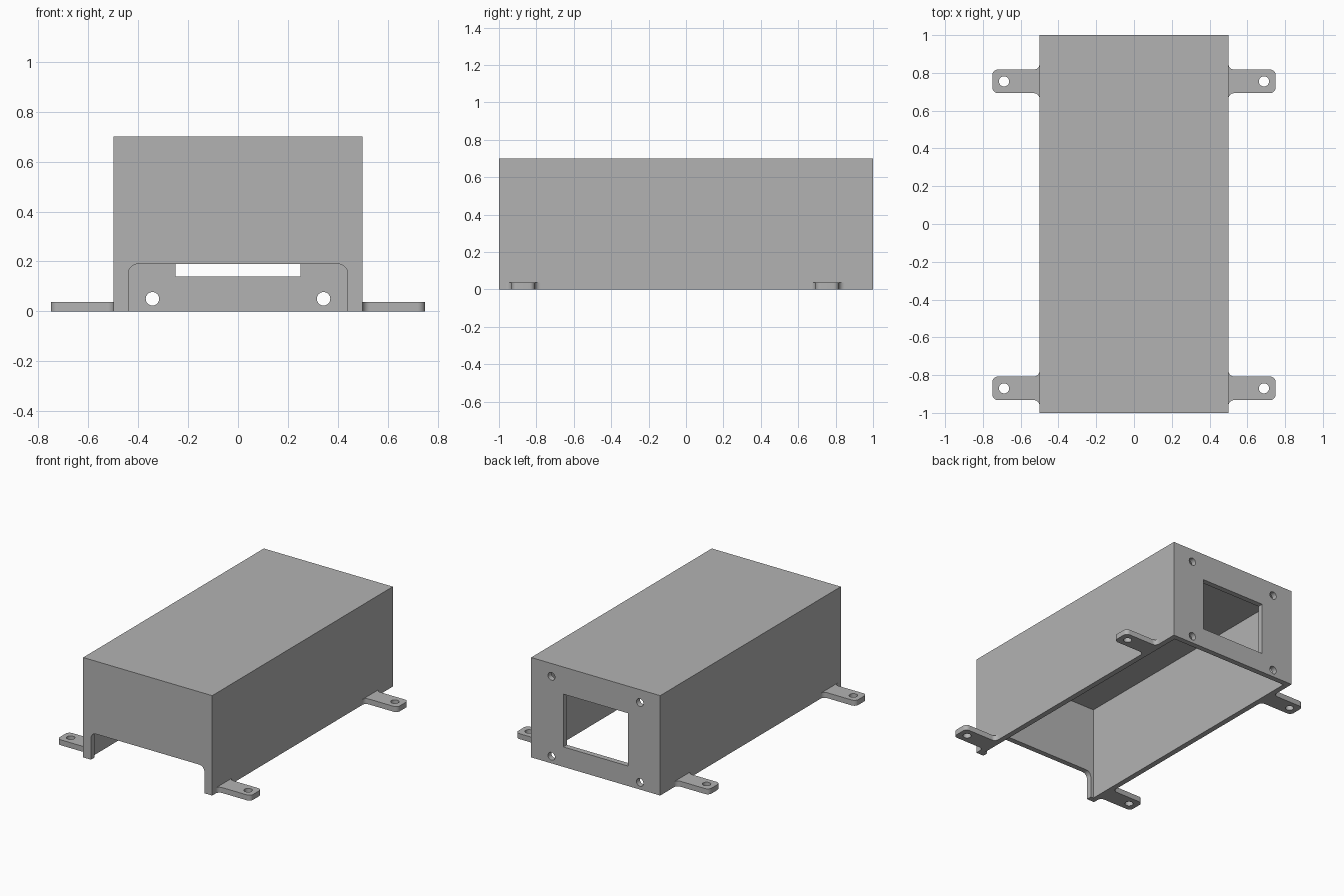
import bpy, bmesh
from math import pi, cos, sin
from mathutils import Vector

cube = bpy.data.objects.get("Cube")
if cube:
    bpy.data.objects.remove(cube, do_unlink=True)

W, L, H = 0.5, 1.0, 0.70      # half width, half length, height
T = 0.038                     # wall and tab thickness
HOLE = 0.027                  # screw hole radius

grey = bpy.data.materials.new("plain grey")
grey.use_nodes = True
colour = (0.45, 0.45, 0.45, 1)
grey.diffuse_color = colour
grey.node_tree.nodes["Principled BSDF"].inputs["Base Color"].default_value = colour


def arc(cx, cy, r, start, end, n=8):
    """Points on an arc, with angles in quarter turns."""
    angles = [(start + (end - start) * i / n) * pi / 2 for i in range(n + 1)]
    return [(cx + r * cos(a), cy + r * sin(a)) for a in angles]


def circle(cx, cy, r):
    return arc(cx, cy, r, 0, 4, 32)[:-1]


def rect(x0, y0, x1, y1):
    return [(x0, y0), (x1, y0), (x1, y1), (x0, y1)]


def prism(name, outline, low, high, along="z"):
    """Extrude an outline along z (outline in x, y) or y (outline in x, z)."""
    bm = bmesh.new()
    place = (lambda u, v: (u, v, low)) if along == "z" else (lambda u, v: (u, low, v))
    face = bm.faces.new([bm.verts.new(place(u, v)) for u, v in outline])
    step = Vector((0, 0, high - low)) if along == "z" else Vector((0, high - low, 0))
    new = bmesh.ops.extrude_face_region(bm, geom=[face], use_keep_orig=True)["geom"]
    bmesh.ops.translate(bm, vec=step, verts=[g for g in new if isinstance(g, bmesh.types.BMVert)])
    bmesh.ops.recalc_face_normals(bm, faces=bm.faces)
    mesh = bpy.data.meshes.new(name)
    bm.to_mesh(mesh)
    bm.free()
    mesh.materials.append(grey)
    obj = bpy.data.objects.new(name, mesh)
    bpy.context.collection.objects.link(obj)
    return obj


def select(obj):
    bpy.ops.object.select_all(action="DESELECT")
    obj.select_set(True)
    bpy.context.view_layer.objects.active = obj


def cut(obj, cutter):
    """Subtract the cutter, then remove it."""
    cutter.hide_render = True
    mod = obj.modifiers.new("cut", "BOOLEAN")
    mod.operation, mod.solver, mod.object = "DIFFERENCE", "EXACT", cutter
    select(obj)
    bpy.ops.object.modifier_apply(modifier=mod.name)
    bpy.data.objects.remove(cutter, do_unlink=True)


def smooth(obj):
    select(obj)
    bpy.ops.object.shade_smooth_by_angle(angle=pi / 6)


# Housing, hollow and open underneath
housing = prism("housing", rect(-W, -L, W, L), 0, H)
cut(housing, prism("cavity", rect(-W + T, -L + T, W - T, L - T), -0.1, H - T))

# Front opening with rounded upper corners
w, h, r = 0.44, 0.19, 0.04
opening = [(-w, -0.1), (w, -0.1)] + arc(w - r, h - r, r, 0, 1) + arc(r - w, h - r, r, 1, 2)
cut(housing, prism("front_opening", opening, -L - 0.1, -L + T + 0.02, "y"))

# Back window and its four screw holes
back = (L - T - 0.02, L + 0.1, "y")
cut(housing, prism("window", rect(-0.25, 0.14, 0.25, 0.51), *back))
for x in (-0.343, 0.343):
    for z in (0.05, 0.61):
        cut(housing, prism("screw_hole", circle(x, z, HOLE), *back))
smooth(housing)

# Mounting tabs: rounded ends, fillets against the housing, one hole each
END, HALF, R = 0.75, 0.0625, 0.03
for y, where in ((-0.87, "front"), (0.755, "back")):
    for side, hand in ((1, "left"), (-1, "right")):
        outline = (arc(W + R, -HALF - R, R, 2, 1)
                   + arc(END - R, -HALF + R, R, -1, 0)
                   + arc(END - R, HALF - R, R, 0, 1)
                   + arc(W + R, HALF + R, R, 3, 2))
        tab = prism(f"{where}_{hand}_tab", [(side * u, y + v) for u, v in outline], 0, T)
        cut(tab, prism("tab_hole", circle(side * 0.688, y, HOLE), -0.1, 0.1))
        smooth(tab)
